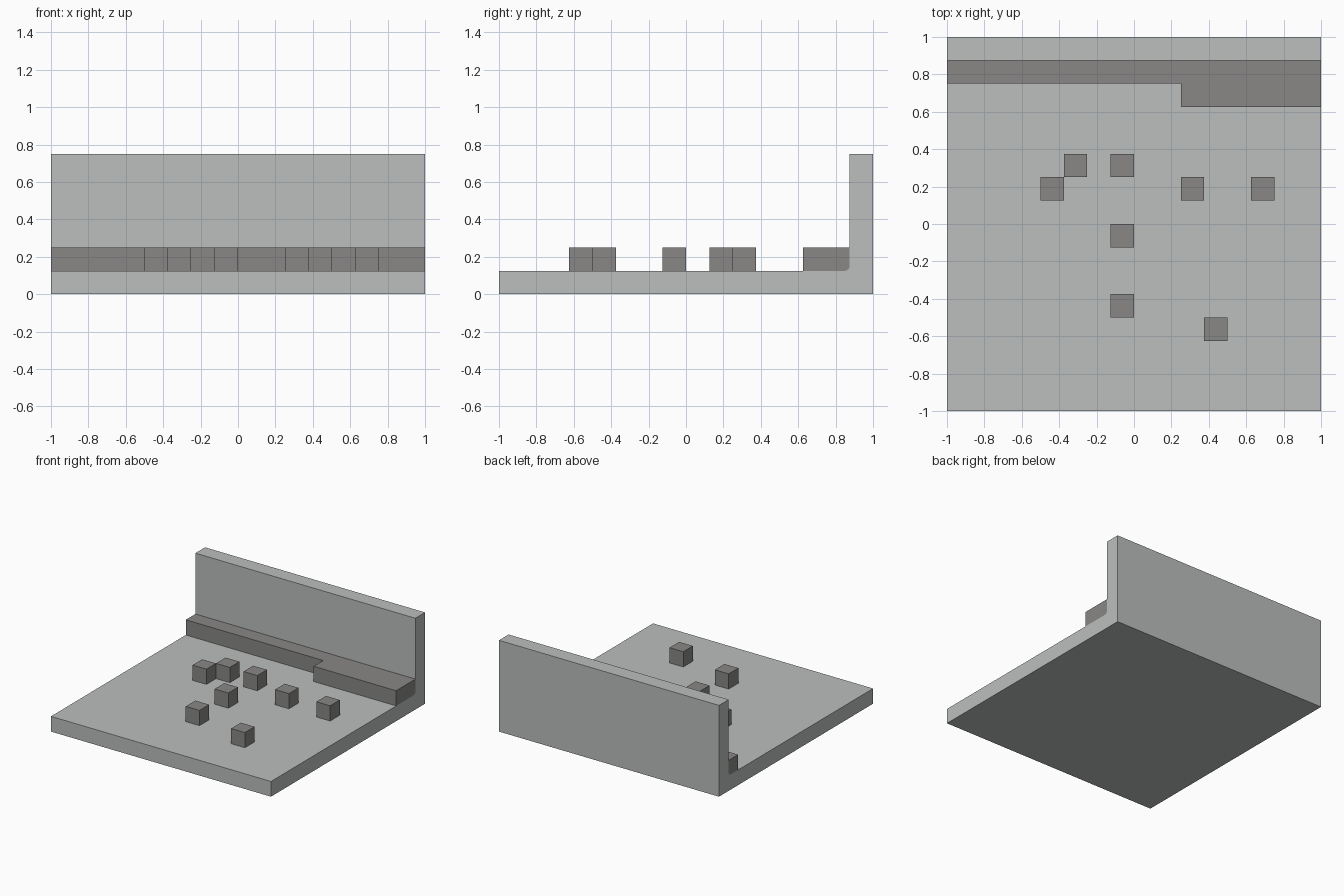
import bpy
import bmesh
from math import sin, cos, pi
from mathutils import Vector

old = bpy.data.objects.get("Cube")
if old:
    bpy.data.objects.remove(old, do_unlink=True)

U = 0.125       # building unit: slab thickness and block size
FILLET = 0.025  # rounding where floor meets wall


def material(name, rgb):
    mat = bpy.data.materials.new(name)
    mat.use_nodes = True
    mat.diffuse_color = (*rgb, 1)
    mat.node_tree.nodes["Principled BSDF"].inputs["Base Color"].default_value = (*rgb, 1)
    return mat


def prism(name, outline, offset, mat, edit=None):
    """Extrude a planar outline along an offset into a solid object."""
    bm = bmesh.new()
    face = bm.faces.new([bm.verts.new(p) for p in outline])
    ext = bmesh.ops.extrude_face_region(bm, geom=[face], use_keep_orig=True)
    moved = [g for g in ext["geom"] if isinstance(g, bmesh.types.BMVert)]
    bmesh.ops.translate(bm, verts=moved, vec=Vector(offset))
    bmesh.ops.recalc_face_normals(bm, faces=bm.faces[:])
    if edit:
        edit(bm)
    mesh = bpy.data.meshes.new(name)
    bm.to_mesh(mesh)
    bm.free()
    mesh.materials.append(mat)
    obj = bpy.data.objects.new(name, mesh)
    bpy.context.collection.objects.link(obj)
    return obj


def round_back_edge(bm):
    """Round the lower back edge so it nests into the floor fillet."""
    edges = [e for e in bm.edges
             if all(v.co.y > 7 * U - 0.001 and v.co.z < U + 0.001 for v in e.verts)]
    bmesh.ops.bevel(bm, geom=edges, offset=FILLET, segments=4,
                    profile=0.5, affect='EDGES')


light = material("light grey", (0.497, 0.52, 0.515))
dark = material("dark grey", (0.246, 0.242, 0.238))

# Floor and back wall in one side profile with a small fillet
wall_y = 1 - U
arc = [(wall_y - FILLET + FILLET * sin(a), U + FILLET - FILLET * cos(a))
       for a in (i * pi / 8 for i in range(5))]
profile = [(-1, 0), (1, 0), (1, 6 * U), (wall_y, 6 * U)] + arc[::-1] + [(-1, U)]
prism("floor_and_wall", [(-1, y, z) for y, z in profile], (2, 0, 0), light)

# Stepped ledge along the wall, wider on one side
ledge = [(-8, 6), (2, 6), (2, 5), (8, 5), (8, 7), (-8, 7)]
prism("wall_ledge", [(x * U, y * U, U) for x, y in ledge], (0, 0, U), dark,
      round_back_edge)

# Loose blocks on the floor, placed by lower corner in units
blocks = [(-4, 1), (-3, 2), (-1, 2), (2, 1), (5, 1), (-1, -1), (-1, -4), (3, -5)]
for i, (x, y) in enumerate(blocks):
    corners = [(x, y), (x + 1, y), (x + 1, y + 1), (x, y + 1)]
    prism(f"floor_block_{i + 1}", [(a * U, b * U, U) for a, b in corners],
          (0, 0, U), dark)
